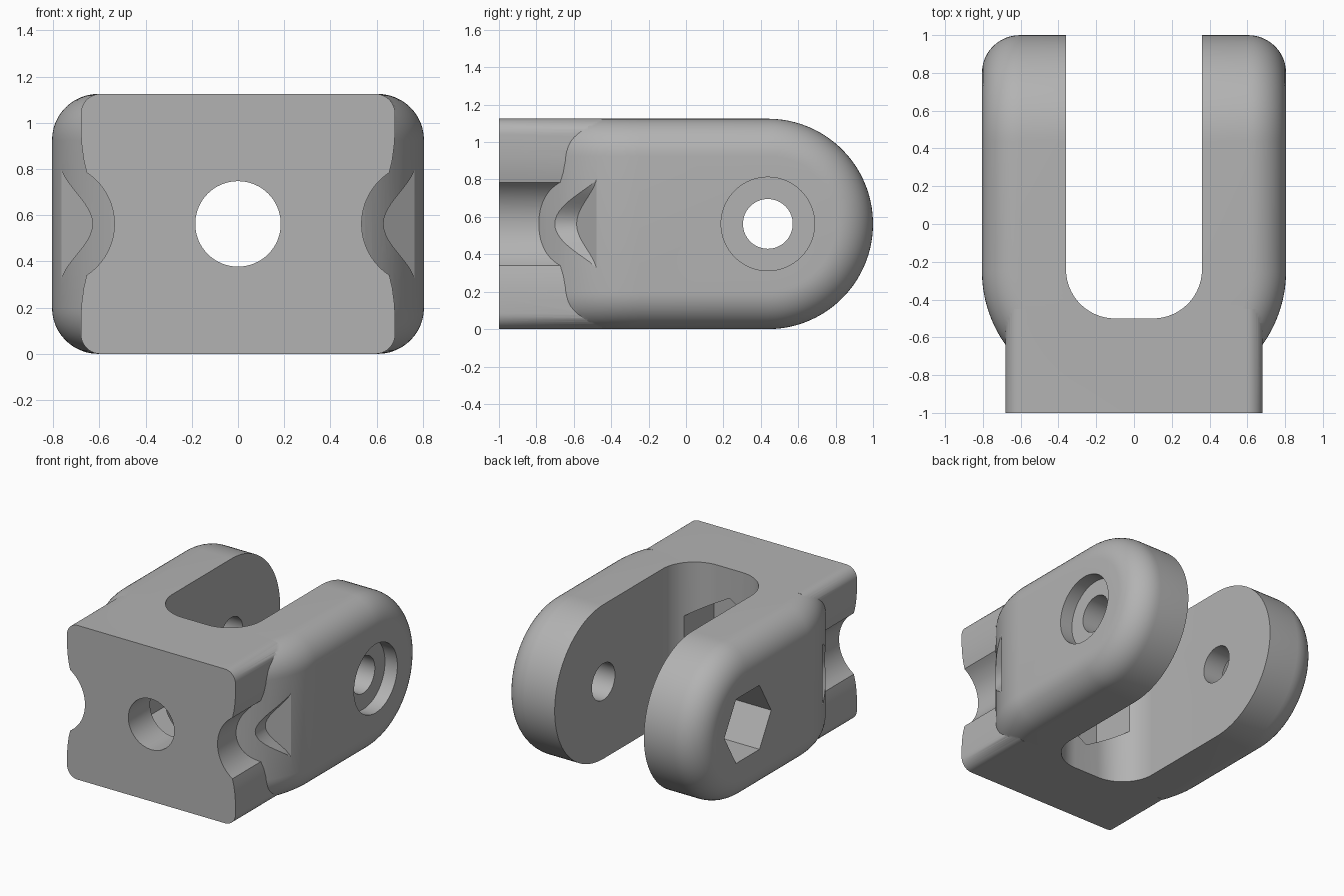
import bpy, bmesh
from math import pi, sin, cos, sqrt, radians

if "Cube" in bpy.data.objects:
    bpy.data.objects.remove(bpy.data.objects["Cube"])

H, MID = 1.125, 0.5625      # height and its middle
PIVOT_Y = 0.4375            # pivot hole position
FILLET = 0.2
FLARE_Y, FLARE_R, HALF_W = -0.25, 0.67, 0.805

grey = bpy.data.materials.new("plain grey")
grey.use_nodes = True
grey.diffuse_color = (0.45, 0.45, 0.45, 1)
grey.node_tree.nodes["Principled BSDF"].inputs["Base Color"].default_value = (0.45, 0.45, 0.45, 1)


def finish(name, bm):
    bmesh.ops.recalc_face_normals(bm, faces=bm.faces)
    mesh = bpy.data.meshes.new(name)
    bm.to_mesh(mesh)
    bm.free()
    mesh.materials.append(grey)
    obj = bpy.data.objects.new(name, mesh)
    bpy.context.collection.objects.link(obj)
    return obj


def loft(name, rings, caps=True):
    """Solid from closed rings with equal point counts."""
    bm = bmesh.new()
    rows = [[bm.verts.new(p) for p in ring] for ring in rings]
    n = len(rows[0])
    for a, b in zip(rows, rows[1:]):
        for i in range(n):
            j = (i + 1) % n
            bm.faces.new((a[i], a[j], b[j], b[i]))
    for row in (rows[0], rows[-1]):
        if caps:
            bm.faces.new(row)
        else:  # strips joining the upper and lower halves of the ring
            for i in range(n // 2 - 1):
                quad = (row[i], row[i + 1], row[n - 2 - i], row[n - 1 - i])
                bm.faces.new(quad)
    return finish(name, bm)


def arc(cx, cy, r, start, end, steps):
    return [(cx + r * cos(radians(start + (end - start) * i / steps)),
             cy + r * sin(radians(start + (end - start) * i / steps)))
            for i in range(steps + 1)]


def rod(name, axis, a, b, r, centre, sides=64, turn=0):
    """Prism along x or y; centre gives the other two coordinates."""
    ring = [(centre[0] + r * cos(turn + 2 * pi * i / sides),
             centre[1] + r * sin(turn + 2 * pi * i / sides)) for i in range(sides)]
    if axis == "x":
        return loft(name, [[(t, u, v) for u, v in ring] for t in (a, b)])
    return loft(name, [[(u, t, v) for u, v in ring] for t in (a, b)])


def combine(target, other, operation):
    mod = target.modifiers.new(operation, "BOOLEAN")
    mod.object, mod.operation, mod.solver = other, operation, "EXACT"
    bpy.context.view_layer.objects.active = target
    bpy.ops.object.modifier_apply(modifier=mod.name)
    bpy.data.objects.remove(other)


# Fork body: rounded side profile, filleted outer edges, flared front
def half_width(y):
    if y >= FLARE_Y:
        return HALF_W
    return HALF_W - FLARE_R + sqrt(FLARE_R ** 2 - (y - FLARE_Y) ** 2)


def body_ring(inset, drop, side):
    r = MID - inset
    top = [(-0.85 + 0.6 * i / 24, MID + r) for i in range(25)]
    curve = arc(PIVOT_Y, MID, r, 90, -90, 47)
    bottom = [(y, MID - r) for y, z in reversed(top)]
    return [(side * (half_width(y) - drop), y, z) for y, z in top + curve + bottom]


steps = [i * pi / 24 for i in range(13)]
right = [body_ring(FILLET * (1 - cos(b)), FILLET * (1 - sin(b)), 1) for b in reversed(steps)]
left = [body_ring(FILLET * (1 - cos(b)), FILLET * (1 - sin(b)), -1) for b in steps]
body = loft("fork_bracket", right + left, caps=False)

# Bell-shaped dimples in the flare, each ending in a sloped flat
for side in (1, -1):
    bell = [(0.63 + 0.07 * (1 - cos(pi * d / 12)), MID + 0.27 * d / 12) for d in range(-12, 13)]
    bell += [(1.0, MID + 0.27), (1.0, MID - 0.27)]
    dimple = loft("dimple_cutter", [
        [(side * x, -1.2, z) for x, z in bell],
        [(side * x, -0.585 + (x - 0.63) * 0.786, z) for x, z in bell]])
    combine(body, dimple, "DIFFERENCE")

# Neck block with rounded edges and a lengthwise groove on each side
upper = arc(0.595, H - 0.085, 0.085, 90, 0, 10)
upper += [(0.68, 0.96), (0.676, 0.9), (0.668, 0.84), (0.655, 0.785)]
groove = arc(0.80, MID, 0.265, 123, 237, 24)
lower = [(x, H - z) for x, z in reversed(upper)]
half = upper + groove[1:-1] + lower
outline = half + [(-x, z) for x, z in reversed(half)]
neck = loft("neck", [[(x, y, z) for x, z in outline] for y in (-1, -0.45)])
combine(body, neck, "UNION")

# Slot between the arms
slot_outline = [(0.36, 1.2)] + arc(0.1, -0.24, 0.26, 0, -90, 20)
slot_outline += [(-x, y) for x, y in reversed(slot_outline)]
slot = loft("slot_cutter", [[(x, y, z) for x, y in slot_outline] for z in (-0.2, H + 0.2)])
combine(body, slot, "DIFFERENCE")

# Bolt hole with nut pocket, and pivot hole with head recess and nut pocket
pivot = (PIVOT_Y, MID)
centre = (0, MID)
cutters = [
    rod("bolt_hole", "y", -1.2, 0, 0.185, centre),
    rod("bolt_nut_pocket", "y", -0.75, 0, 0.346, centre, 6, pi / 6),
    rod("pivot_hole", "x", -1, 1, 0.133, pivot),
    rod("head_recess", "x", 0.705, 1, 0.25, pivot),
    rod("pivot_nut_pocket", "x", -1, -0.52, 0.27, pivot, 6),
]
for cutter in cutters:
    combine(body, cutter, "DIFFERENCE")

bpy.ops.object.select_all(action="DESELECT")
body.select_set(True)
bpy.context.view_layer.objects.active = body
bpy.ops.object.shade_smooth_by_angle(angle=radians(25))
